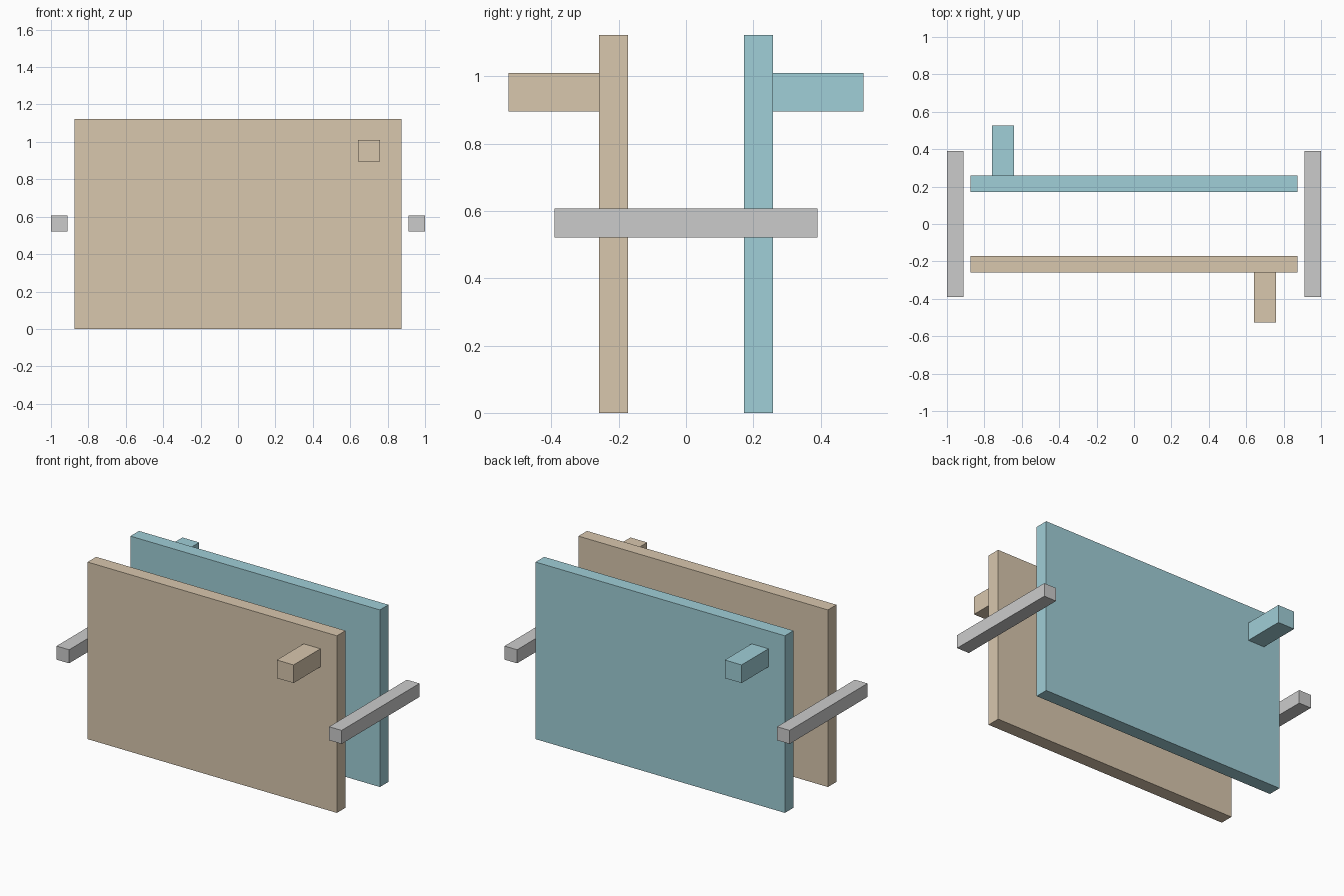
import bpy
import bmesh
from mathutils import Vector

if "Cube" in bpy.data.objects:
    bpy.data.objects.remove(bpy.data.objects["Cube"])


def material(name, color):
    mat = bpy.data.materials.new(name)
    mat.diffuse_color = color
    mat.use_nodes = True
    mat.node_tree.nodes["Principled BSDF"].inputs["Base Color"].default_value = mat.diffuse_color
    return mat


def box(name, lo, hi, mat=None):
    """Axis-aligned box between two corners."""
    lo, hi = Vector(lo), Vector(hi)
    bm = bmesh.new()
    bmesh.ops.create_cube(bm, size=1)
    bmesh.ops.scale(bm, vec=hi - lo, verts=bm.verts)
    mesh = bpy.data.meshes.new(name)
    bm.to_mesh(mesh)
    bm.free()
    obj = bpy.data.objects.new(name, mesh)
    obj.location = (lo + hi) / 2
    bpy.context.collection.objects.link(obj)
    if mat:
        mesh.materials.append(mat)
    return obj


def turned_box(name, lo, hi, side, mat=None):
    """Box turned half a revolution about z when side is -1."""
    a = (lo[0] * side, lo[1] * side, lo[2])
    b = (hi[0] * side, hi[1] * side, hi[2])
    return box(name, [min(p) for p in zip(a, b)], [max(p) for p in zip(a, b)], mat)


tan = material("tan", (0.69, 0.57, 0.42, 1))
teal = material("teal", (0.35, 0.62, 0.68, 1))

# Two matching panels with handles, and a cross bar at each end
for side, label, end, mat in ((1, "front", "right", tan), (-1, "back", "left", teal)):
    turned_box(label + "_panel", (-0.875, -0.258, 0), (0.875, -0.172, 1.123), side, mat)
    turned_box(label + "_handle", (0.641, -0.527, 0.895), (0.759, -0.258, 1.01), side, mat)
    turned_box(end + "_bar", (0.912, -0.39, 0.521), (1.0, 0.39, 0.607), side)
